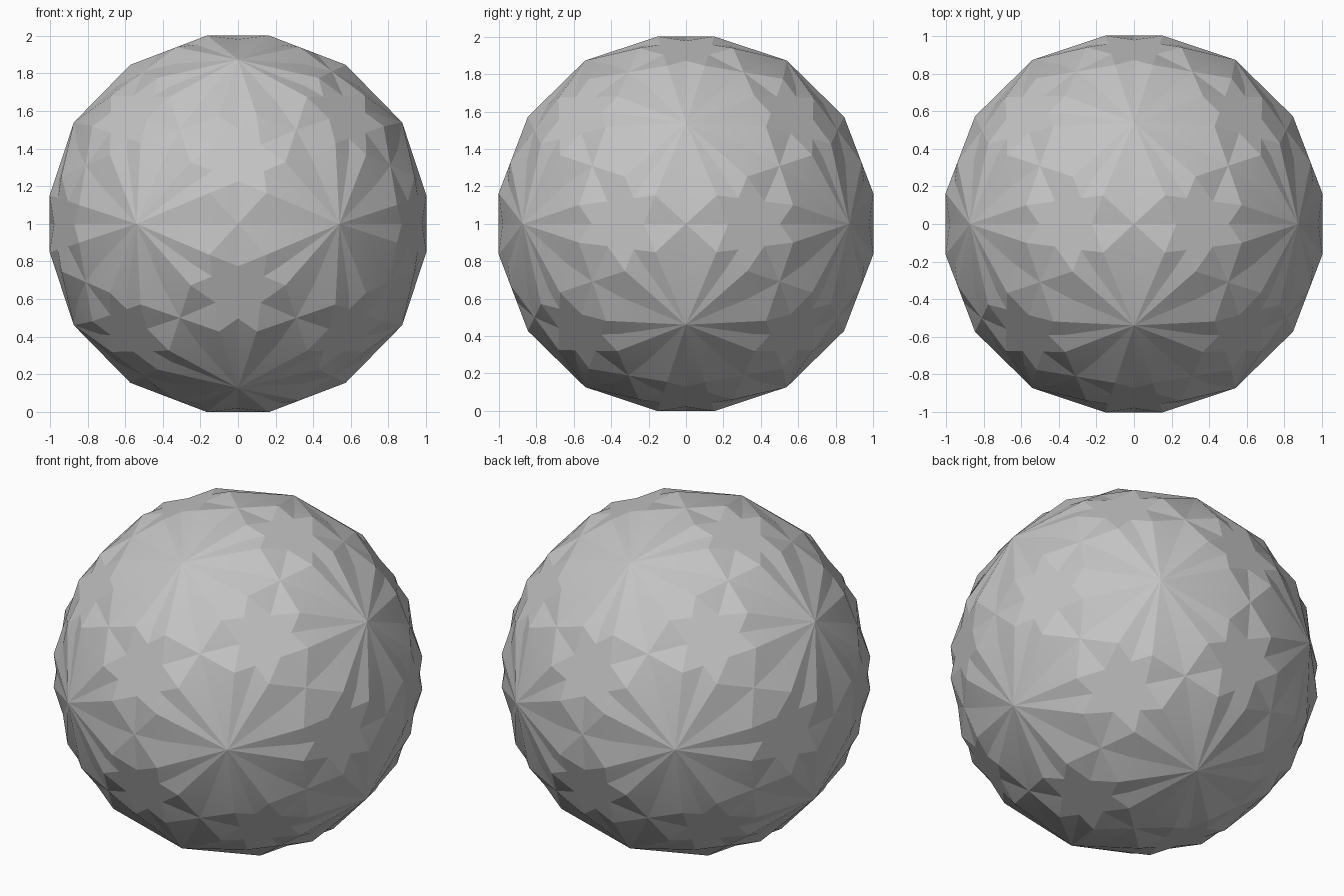
import bpy
import bmesh
import math
from mathutils import Matrix, Vector

cube = bpy.data.objects.get("Cube")
if cube:
    bpy.data.objects.remove(cube, do_unlink=True)

# Single grey stone material
grey = bpy.data.materials.new("stone_grey")
grey.use_nodes = True
colour = (0.55, 0.55, 0.55, 1.0)
grey.diffuse_color = colour
grey.node_tree.nodes["Principled BSDF"].inputs["Base Color"].default_value = colour

PHI = (1 + math.sqrt(5)) / 2
RADIUS = 1.026
TURNS = [Matrix.Rotation(math.tau / 5, 3, Vector((0, side, PHI))) for side in (1, -1)]


def orbit(seed):
    """All places a point reaches under repeated fivefold turns."""
    points = [Vector(seed).normalized() * RADIUS]
    for point in points:
        for turn in TURNS:
            moved = turn @ point
            if all((moved - other).length > 0.01 for other in points):
                points.append(moved)
    return points


def faceted_shell(name, mirror):
    """Convex shell around the twisted corners and the fivefold peaks."""
    corners = orbit((-0.16, 0.148, 0.975)) + orbit((0, 1, PHI))
    bm = bmesh.new()
    for corner in corners:
        bm.verts.new((corner.x * mirror, corner.y, corner.z + 1))
    bmesh.ops.convex_hull(bm, input=bm.verts)
    bmesh.ops.recalc_face_normals(bm, faces=bm.faces)
    mesh = bpy.data.meshes.new(name)
    bm.to_mesh(mesh)
    bm.free()
    mesh.materials.append(grey)
    shell = bpy.data.objects.new(name, mesh)
    bpy.context.collection.objects.link(shell)
    return shell


# Two interlocking shells of opposite twist
shells = [faceted_shell("left_twist_shell", 1), faceted_shell("right_twist_shell", -1)]

# Soften only the shallow creases
bpy.ops.object.select_all(action="DESELECT")
for shell in shells:
    shell.select_set(True)
bpy.context.view_layer.objects.active = shells[0]
bpy.ops.object.shade_smooth_by_angle(angle=math.radians(15))
